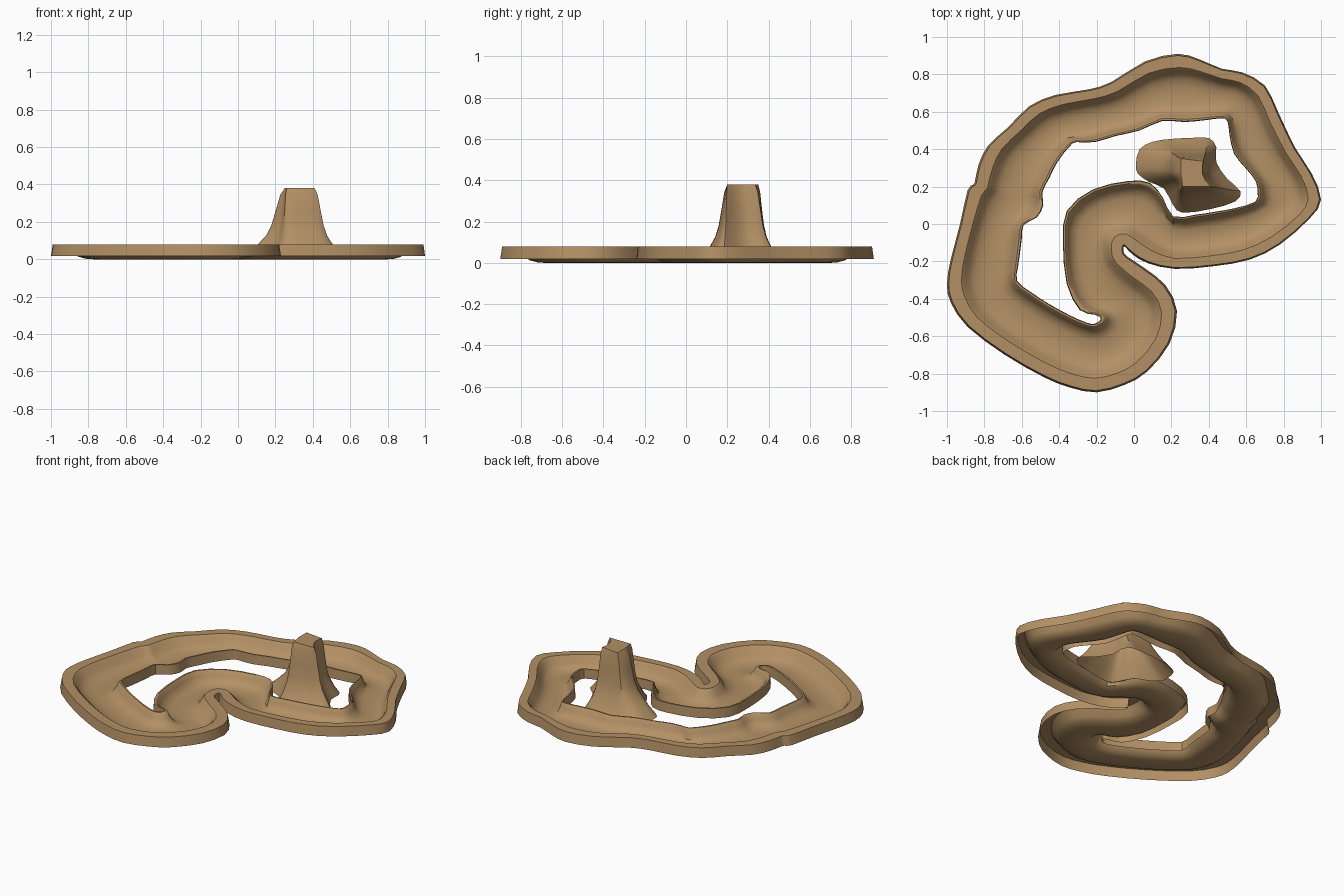
import bpy, bmesh, math
from mathutils import Vector

if "Cube" in bpy.data.objects:
    bpy.data.objects.remove(bpy.data.objects["Cube"])

# Matched stations around the trough (hundredths of a unit): outer edge and inner edge
OUTER = [(-85, 23), (-83, 32), (-78, 42), (-67, 52), (-56, 63), (-42, 69), (-24, 72), (-12, 76),
         (6, 87), (23.5, 91), (35, 88), (47, 83), (58, 81), (70, 74), (77, 60), (86, 41),
         (95, 27), (100, 13), (94, 3), (78, -11), (62, -19), (43, -22.5), (22, -24), (7.5, -21),
         (-.5, -16.5), (-4.5, -12.5), (-5.5, -12), (-5.5, -13), (-5.5, -15), (-3.5, -17.5), (7, -24.5), (17, -33),
         (23, -46.5), (19, -64), (7, -79), (-5, -86), (-20, -90), (-34, -87.5), (-48, -82), (-69, -70),
         (-89, -55), (-98, -42), (-100, -32), (-98, -19), (-93, 0), (-89, 18), (-86, 21)]
INNER = [(-49, 17), (-45, 25), (-41, 33), (-33, 43), (-28, 43.5), (-20, 44), (-10, 47), (3, 50),
         (15, 55), (27, 54.5), (38, 55.5), (46.5, 56.5), (50, 55), (51, 48), (53.5, 37.5), (60, 29.5),
         (65, 23), (66, 17.5), (65, 12), (54, 8.5), (43, 6.5), (33, 5), (21, 4), (15.5, 14),
         (8.5, 22), (-3, 23), (-22, 18.5), (-36, 7), (-38, -10), (-36, -32), (-29, -46), (-21, -48.5),
         (-18, -50), (-18.5, -52), (-20.5, -53), (-22, -53.5), (-26, -52.5), (-34, -49), (-45, -43), (-55, -36.5),
         (-62.5, -30.5), (-62, -23), (-61, -16), (-60, -8), (-59, -.5), (-52, 3.5), (-48.5, 10)]

# Trough cross-section: fraction from outer to inner edge, height
PROFILE = [(0, .018), (.025, .08), (.2, .08), (.245, .065), (.3, .032), (.38, .013), (.48, .003), (.58, 0),
           (.74, .003), (.84, .016), (.91, .048), (.945, .076), (.96, .08), (.99, .08), (1, .018)]


def smooth_loop(points, steps):
    """Closed Catmull-Rom resampling."""
    pts = [Vector(p) / 100 for p in points]
    n, out = len(pts), []
    for k in range(n):
        a, b, c, d = (pts[(k + j) % n] for j in (-1, 0, 1, 2))
        for s in range(steps):
            t = s / steps
            out.append(.5 * (2 * b + (c - a) * t + (2 * a - 5 * b + 4 * c - d) * t * t
                             + (3 * b - a - 3 * c + d) * t ** 3))
    return out


def loft(name, edge_a, edge_b, profile, cap, angle):
    """Skin closed rings blended from edge_a to edge_b at the profile heights."""
    bm = bmesh.new()
    rings = [[bm.verts.new((*a.lerp(b, t), z)) for a, b in zip(edge_a, edge_b)] for t, z in profile]
    n = len(edge_a)
    for lo, hi in zip(rings, rings[1:]):
        for k in range(n):
            m = (k + 1) % n
            bm.faces.new((lo[m], lo[k], hi[k], hi[m]))
    if cap:
        bm.faces.new(rings[-1][::-1])
    mesh = bpy.data.meshes.new(name)
    bm.to_mesh(mesh)
    bm.free()
    obj = bpy.data.objects.new(name, mesh)
    bpy.context.collection.objects.link(obj)
    mesh.materials.append(earth)
    bpy.ops.object.select_all(action='DESELECT')
    obj.select_set(True)
    bpy.context.view_layer.objects.active = obj
    bpy.ops.object.shade_smooth_by_angle(angle=math.radians(angle))
    return obj


earth = bpy.data.materials.new("earth")
earth.diffuse_color = (.45, .28, .13, 1)
earth.use_nodes = True
earth.node_tree.nodes["Principled BSDF"].inputs["Base Color"].default_value = earth.diffuse_color

# Winding river-bed trough
loft("river_bed", smooth_loop(OUTER, 2), smooth_loop(INNER, 2), PROFILE, False, 35)

# Flared rock pillar: base outline and matching top outline
BASE = [(1, 32), (3, 40), (10, 44), (20, 45.5), (30, 46), (40, 46), (44, 41), (44, 33), (50, 24),
        (57, 17.5), (54, 12), (41, 8), (26, 6), (21, 10), (16, 19), (8, 22.5), (2, 27)]
TOP = [(25, 29), (25, 32), (25, 35), (29, 34.5), (33, 34), (37, 33.5), (36.5, 31), (36.5, 27), (38, 23.5),
       (41, 20), (38, 20), (33, 20), (28, 20), (26, 20), (25.7, 23), (25.3, 25), (25, 27)]
PILLAR = [(0, 0), (.2, .035), (.4, .08), (.58, .125), (.7, .18), (.8, .26), (.9, .345), (1, .38)]
loft("rock_pillar", smooth_loop(BASE, 2), [p for k in range(len(TOP)) for p in (
    Vector(TOP[k]) / 100, (Vector(TOP[k]) + Vector(TOP[(k + 1) % len(TOP)])) / 200)], PILLAR, True, 35)
